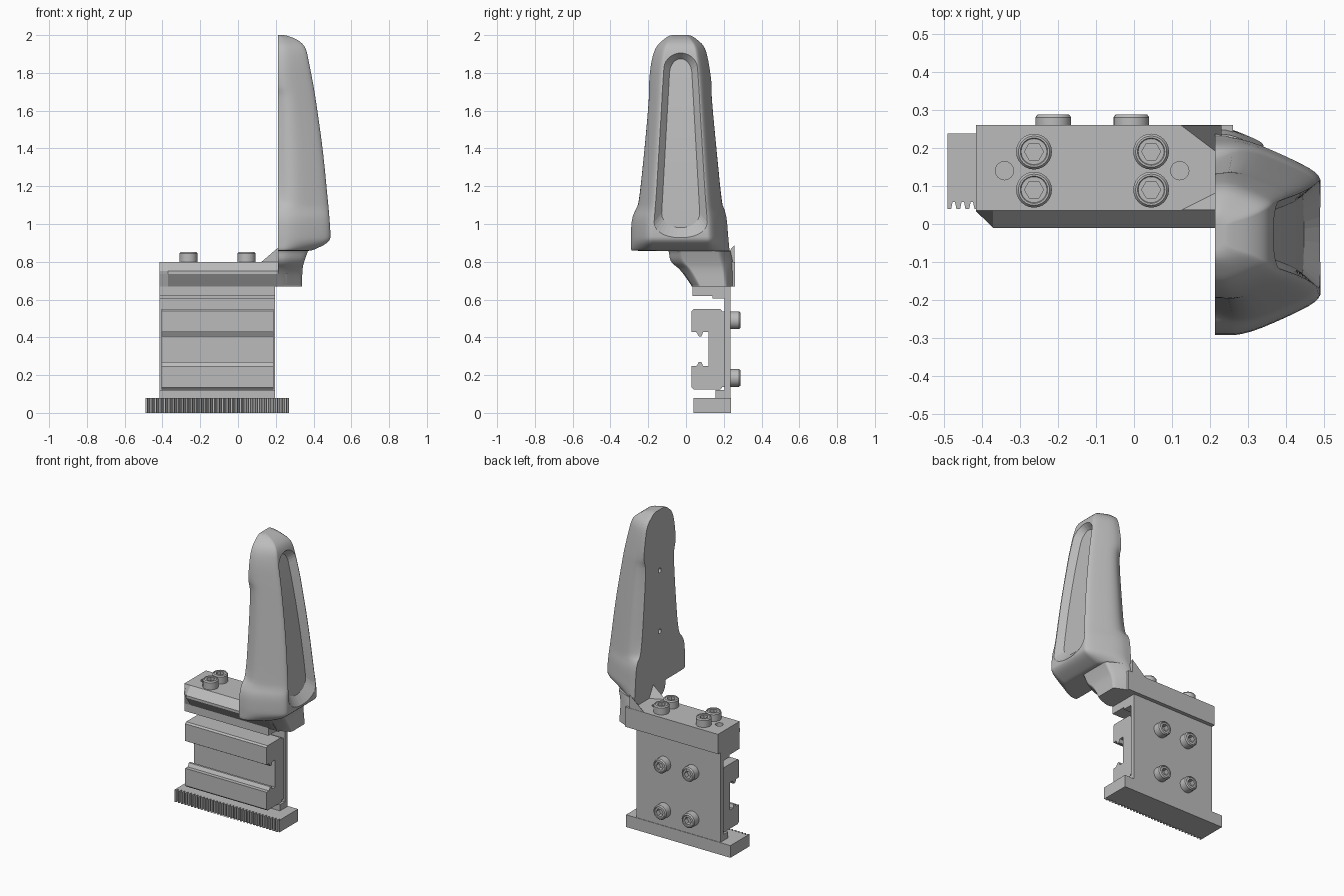
import bpy, bmesh, math

cube = bpy.data.objects.get("Cube")
if cube:
    bpy.data.objects.remove(cube, do_unlink=True)

grey = bpy.data.materials.new("machined grey")
grey.use_nodes = True
grey.diffuse_color = (0.5, 0.5, 0.5, 1)
grey.node_tree.nodes["Principled BSDF"].inputs["Base Color"].default_value = (0.5, 0.5, 0.5, 1)


def loft(name, rings, smooth=False):
    """Skin a list of equal closed rings and cap both ends."""
    bm = bmesh.new()
    rows = [[bm.verts.new(p) for p in ring] for ring in rings]
    n = len(rows[0])
    for a, b in zip(rows, rows[1:]):
        for i in range(n):
            j = (i + 1) % n
            bm.faces.new((a[i], a[j], b[j], b[i]))
    bm.faces.new(rows[0])
    bm.faces.new(rows[-1])
    bmesh.ops.recalc_face_normals(bm, faces=bm.faces)
    mesh = bpy.data.meshes.new(name)
    bm.to_mesh(mesh)
    bm.free()
    mesh.materials.append(grey)
    obj = bpy.data.objects.new(name, mesh)
    bpy.context.collection.objects.link(obj)
    if smooth:
        smooth_edges(obj)
    return obj


def smooth_edges(obj):
    bpy.ops.object.select_all(action='DESELECT')
    obj.select_set(True)
    bpy.context.view_layer.objects.active = obj
    bpy.ops.object.shade_smooth_by_angle(angle=math.radians(32))


def prism_x(name, profile, x0, x1):
    return loft(name, [[(x, y, z) for y, z in profile] for x in (x0, x1)])


def cut(obj, cutter):
    cutter.hide_render = True
    cutter.hide_viewport = True
    cutter.display_type = 'WIRE'
    mod = obj.modifiers.new("cut", 'BOOLEAN')
    mod.operation = 'DIFFERENCE'
    mod.solver = 'EXACT'
    mod.object = cutter


def circle(r, n=24):
    return [(r * math.cos(math.tau * i / n), r * math.sin(math.tau * i / n)) for i in range(n)]


def round_off(points, times=2):
    """Corner cutting that keeps both end points."""
    for _ in range(times):
        out = [points[0]]
        for p, q in zip(points, points[1:]):
            out.append(tuple(.75 * a + .25 * b for a, b in zip(p, q)))
            out.append(tuple(.25 * a + .75 * b for a, b in zip(p, q)))
        points = out + [points[-1]]
    return points


# Toothed rack
teeth, pitch, left = 32, 0.76 / 32, -0.49
outline = [(left, 0.238)]
for i in range(teeth):
    x = left + i * pitch
    outline += [(x, 0.04), (x + pitch * .42, 0.04), (x + pitch * .58, 0.058), (x + pitch * .84, 0.058)]
outline += [(left + teeth * pitch, 0.04), (left + teeth * pitch, 0.238)]
loft("gear_rack", [[(x, y, z) for x, y in outline] for z in (0, 0.08)])

# Bracket plate with foot and top flange
prism_x("back_plate", [(0.235, 0.08), (0.235, 0.67), (0.035, 0.67), (0.035, 0.62), (0.14, 0.62),
                       (0.14, 0.605), (0.205, 0.605), (0.205, 0.12), (0.155, 0.12), (0.155, 0.08)],
        -0.415, 0.197)

# Linear carriage, mirrored about its mid height
mid = 0.337
half = [(0.205, 0.2), (0.19, 0.2), (0.19, 0.205), (0.18, 0.213), (0.04, 0.213), (0.03, 0.203), (0.03, 0.09),
        (0.055, 0.09), (0.068, 0.068), (0.082, 0.068), (0.09, 0.09), (0.12, 0.09)]
prism_x("carriage", [(y, mid + h) for y, h in half] + [(y, mid - h) for y, h in reversed(half)],
        -0.405, 0.187)

# Top block with a pointed front edge and bevelled end
block_rings = []
for x, nose in ((-0.415, 0.034), (-0.37, -0.01), (0.26, -0.01)):
    block_rings.append([(x, 0.26, 0.67), (x, 0.26, 0.8), (x, 0.035, 0.8),
                        (x, nose, 0.75), (x, nose, 0.735), (x, 0.035, 0.67)])
block = loft("top_block", block_rings)
for x in (-0.34, 0.12):
    cut(block, loft("dowel_cutter", [[(x + a, 0.14 + b, z) for a, b in circle(0.024)]
                                     for z in (0.76, 0.83)]))

# Gussets between block and handle
for label, outer, inner in (("rear", 0.258, 0.17), ("front", 0.037, 0.095)):
    near = outer + (inner - outer) * .1
    loft(label + "_gusset", [[(0.125, outer, 0.79), (0.125, near, 0.79), (0.125, outer, 0.8)],
                             [(0.23, outer, 0.79), (0.23, inner, 0.79), (0.23, outer, 0.89)]])


# Socket head bolts
def hexagon(r, n=24):
    pts = []
    for i in range(n):
        a = math.tau * i / n
        k = r * math.cos(math.pi / 6) / math.cos(a % (math.pi / 3) - math.pi / 6)
        pts.append((k * math.cos(a), k * math.sin(a)))
    return pts


def bolt(name, place):
    layers = [(circle(0.047), -0.005), (circle(0.047), 0.045), (circle(0.041), 0.053),
              (circle(0.036), 0.053), (circle(0.034), 0.05), (hexagon(0.025), 0.05), (hexagon(0.025), 0.02)]
    loft(name, [[place(a, b, h) for a, b in ring] for ring, h in layers], True)


for x in (-0.2625, 0.045):
    for y in (0.09, 0.19):
        bolt("top_bolt", lambda a, b, h: (x + a, y + b, 0.8 + h))
for x in (-0.212, -0.007):
    for z in (0.185, 0.49):
        bolt("back_bolt", lambda a, b, h: (x + a, 0.235 + h, z + b))

# Handle rows: height, front y, rear y, outer x, grip relief
rows = [(0.67, 0.03, 0.252, 0.34, 0), (0.672, 0.03, 0.252, 0.34, 0),
        (0.76, -0.03, 0.252, 0.34, 0), (0.80, -0.085, 0.248, 0.35, 0),
        (0.857, -0.09, 0.235, 0.37, 0), (0.858, -0.1, 0.235, 0.372, 0),
        (0.858, -0.28, 0.23, 0.375, 0), (0.862, -0.292, 0.23, 0.40, 0),
        (0.905, -0.292, 0.226, 0.487, 0), (0.95, -0.292, 0.222, 0.49, 0),
        (1.03, -0.287, 0.216, 0.484, 0), (1.08, -0.265, 0.203, 0.48, 0),
        (1.12, -0.258, 0.198, 0.476, 0.035), (1.4, -0.228, 0.17, 0.449, 0.035),
        (1.67, -0.203, 0.143, 0.41, 0.03), (1.73, -0.198, 0.138, 0.40, 0),
        (1.86, -0.185, 0.12, 0.375, 0), (1.94, -0.16, 0.1, 0.358, 0),
        (1.98, -0.115, 0.055, 0.31, 0), (2.0, -0.085, 0.025, 0.25, 0), (2.0, -0.045, -0.015, 0.225, 0)]
flat = 0.212
handle_rings = []
for z, y0, y1, xo, relief in round_off(rows):
    c, hw, d = (y0 + y1) / 2, (y1 - y0) / 2, xo - flat
    side = [(flat, hw - relief), (flat + .28 * d, hw), (flat + .72 * d, .8 * hw),
            (xo, .64 * hw), (xo, .5 * hw)]
    path = [(x, c - w) for x, w in side] + [(x, c + w) for x, w in reversed(side)]
    handle_rings.append([(x, y, z) for x, y in round_off(path)])
handle = loft("handle", handle_rings)

# Long tapered recess in the outer face of the handle
slot_rings = []
steps = 40
for i in range(steps + 1):
    u = 0.5 - 0.5 * math.cos(math.pi * (0.02 + 0.96 * i / steps))
    end = min(1, u / 0.09, (1 - u) / 0.08)
    swell = math.sqrt(1 - (1 - end) ** 2)
    ring = []
    for lo, hi, wide, narrow, lift in ((0.90, 1.92, 0.165, 0.098, 0.02), (0.98, 1.875, 0.105, 0.055, -0.04)):
        z = lo + (hi - lo) * u
        t = z - 1
        x = 0.485 - 0.06 * t - 0.08 * t * t + lift
        w = (wide + (narrow - wide) * u) * swell
        pair = [(x, -0.028 - w, z), (x, -0.028 + w, z)]
        ring += pair if lift > 0 else pair[::-1]
    slot_rings.append(ring)
cut(handle, loft("recess_cutter", slot_rings))

# Two small holes in the flat side
for z in (1.2, 1.6):
    cut(handle, loft("hole_cutter", [[(x, a - 0.03, z + b) for a, b in circle(0.015)] for x in (0.18, 0.27)]))
smooth_edges(handle)
